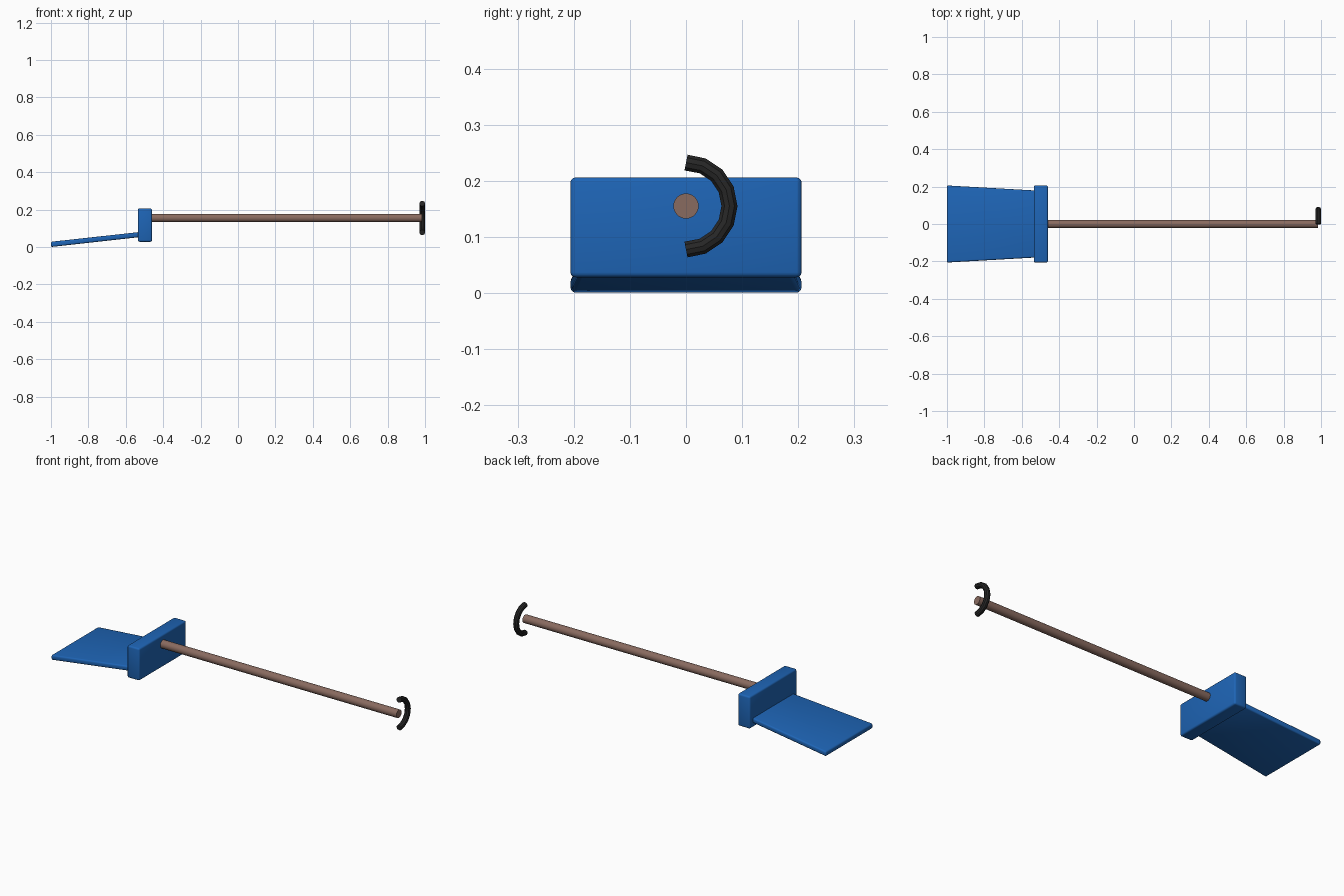
import bpy, bmesh, math

if "Cube" in bpy.data.objects:
    bpy.data.objects.remove(bpy.data.objects["Cube"])


def material(name, rgb):
    m = bpy.data.materials.new(name)
    m.diffuse_color = (*rgb, 1)
    m.use_nodes = True
    m.node_tree.nodes["Principled BSDF"].inputs["Base Color"].default_value = m.diffuse_color
    return m


blue = material("blue", (0.013, 0.13, 0.47))
wood = material("wood", (0.25, 0.145, 0.115))
black = material("black", (0.02, 0.02, 0.02))


def smooth(obj, angle=35):
    bpy.ops.object.select_all(action='DESELECT')
    obj.select_set(True)
    bpy.context.view_layer.objects.active = obj
    bpy.ops.object.shade_smooth_by_angle(angle=math.radians(angle))


def tapered_block(name, end_a, end_b, bevel):
    """Block between two upright rectangles given as (x, half_width, z_low, z_high)."""
    bm = bmesh.new()
    rings = [[bm.verts.new((x, y, z)) for y, z in
              ((-w, lo), (w, lo), (w, hi), (-w, hi))]
             for x, w, lo, hi in (end_a, end_b)]
    a, b = rings
    bm.faces.new(a)
    bm.faces.new(b[::-1])
    for i in range(4):
        j = (i + 1) % 4
        bm.faces.new((a[i], b[i], b[j], a[j]))
    bmesh.ops.recalc_face_normals(bm, faces=bm.faces)
    bmesh.ops.bevel(bm, geom=bm.edges[:], offset=bevel, segments=3,
                    profile=0.5, affect='EDGES', clamp_overlap=True)
    me = bpy.data.meshes.new(name)
    bm.to_mesh(me)
    bm.free()
    obj = bpy.data.objects.new(name, me)
    bpy.context.collection.objects.link(obj)
    me.materials.append(blue)
    smooth(obj)
    return obj


# Sloping flared blade and the upright block behind it
tapered_block("blade", (-1.0, 0.206, 0.0, 0.028), (-0.49, 0.177, 0.057, 0.084), 0.008)
tapered_block("head_block", (-0.535, 0.206, 0.028, 0.206), (-0.46, 0.206, 0.028, 0.206), 0.009)

# Round handle
x0, x1, z0 = -0.5, 0.985, 0.155
bpy.ops.mesh.primitive_cylinder_add(vertices=24, radius=0.0225, depth=x1 - x0,
                                    location=((x0 + x1) / 2, 0, z0),
                                    rotation=(0, math.pi / 2, 0))
handle = bpy.context.object
handle.name = "handle"
handle.data.materials.append(wood)
smooth(handle)

# Half-ring grip around the handle end
cu = bpy.data.curves.new("grip_ring", 'CURVE')
cu.dimensions = '3D'
cu.bevel_depth = 0.015
cu.bevel_resolution = 3
cu.use_fill_caps = True
sp = cu.splines.new('POLY')
steps = 8
sp.points.add(steps)
for i, p in enumerate(sp.points):
    t = math.pi * i / steps
    p.co = (0.985, 0.0775 * math.sin(t), z0 + 0.0775 * math.cos(t), 1)
ring = bpy.data.objects.new("grip_ring", cu)
bpy.context.collection.objects.link(ring)
cu.materials.append(black)
bpy.ops.object.select_all(action='DESELECT')
ring.select_set(True)
bpy.context.view_layer.objects.active = ring
bpy.ops.object.convert(target='MESH')
smooth(bpy.context.object)
